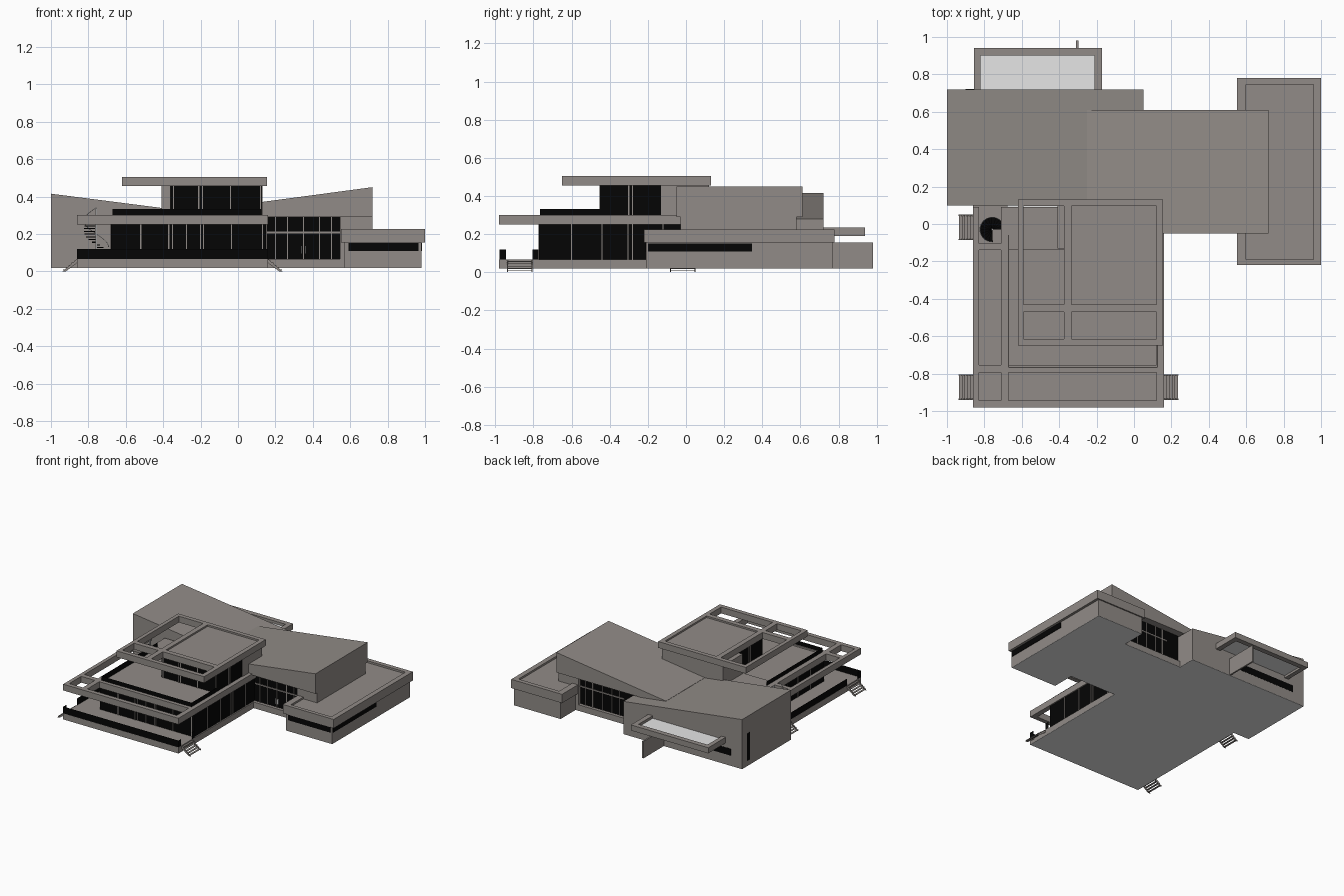
import bpy, bmesh, math

def mat(name, r, g, b):
    m = bpy.data.materials.new(name)
    m.diffuse_color = (r, g, b, 1)
    return m

STONE = mat("warm_grey_render", 0.285, 0.26, 0.242)
GLASS = mat("black_glass", 0.0015, 0.0015, 0.0015)
LIGHT = mat("pale_panel", 0.79, 0.79, 0.79)

def finish(name, bm, m):
    bmesh.ops.recalc_face_normals(bm, faces=bm.faces)
    me = bpy.data.meshes.new(name)
    bm.to_mesh(me)
    bm.free()
    me.materials.append(m)
    ob = bpy.data.objects.new(name, me)
    bpy.context.collection.objects.link(ob)
    return ob

def box(name, x0, x1, y0, y1, z0, z1, m=STONE):
    bm = bmesh.new()
    bmesh.ops.create_cube(bm, size=1)
    for v in bm.verts:
        v.co = ((x0 + x1) / 2 + v.co.x * (x1 - x0),
                (y0 + y1) / 2 + v.co.y * (y1 - y0),
                (z0 + z1) / 2 + v.co.z * (z1 - z0))
    return finish(name, bm, m)

def extrude(bm, faces, axis, offset):
    r = bmesh.ops.extrude_face_region(bm, geom=faces)
    for v in r["geom"]:
        if isinstance(v, bmesh.types.BMVert):
            v.co[axis] += offset

def prism(name, profile, y0, y1, m=STONE):
    """Extrude an x-z outline along y."""
    bm = bmesh.new()
    extrude(bm, [bm.faces.new([bm.verts.new((x, y0, z)) for x, z in profile])], 1, y1 - y0)
    return finish(name, bm, m)

def lattice(name, xs, ys, holes, z0, z1, m=STONE):
    """Flat slab on a grid of cells, with some cells left open."""
    bm = bmesh.new()
    g = [[bm.verts.new((x, y, z0)) for y in ys] for x in xs]
    for i in range(len(xs) - 1):
        for j in range(len(ys) - 1):
            if (i, j) not in holes:
                bm.faces.new((g[i][j], g[i + 1][j], g[i + 1][j + 1], g[i][j + 1]))
    extrude(bm, bm.faces[:], 2, z1 - z0)
    bmesh.ops.dissolve_limit(bm, angle_limit=0.01, verts=bm.verts, edges=bm.edges)
    return finish(name, bm, m)

# Floor slabs, with a pale underside
box("deck", -0.86, 0.16, -0.98, 0.11, 0.02, 0.067)
box("hall_floor", 0.04, 0.57, -0.03, 0.58, 0.02, 0.067)
for x0, x1, y0, y1 in ((-0.86, 0.16, -0.98, 0.10), (-1, 0.05, 0.10, 0.72),
                       (0.05, 0.57, 0.10, 0.58), (0.16, 0.57, -0.03, 0.10),
                       (0.57, 0.98, -0.21, 0.77)):
    box("underside", x0, x1, y0, y1, 0.0185, 0.0205, LIGHT)

# Back-left wing and right hall, whose sloping roofs meet in a valley
prism("left_volume", [(-1, 0.02), (0.05, 0.02), (0.05, 0.28), (-1, 0.415)], 0.10, 0.72)
prism("right_hall_roof", [(-0.25, 0.29), (0.72, 0.29), (0.72, 0.45), (-0.25, 0.3205)], -0.05, 0.61)
box("right_hall_wall", 0.545, 0.72, -0.03, 0.58, 0.02, 0.29)
box("slit_window", -1.001, -0.99, 0.62, 0.66, 0.06, 0.28, GLASS)
box("back_strip_window", -0.90, -0.31, 0.715, 0.721, 0.10, 0.155, GLASS)

# Back canopy with pale panel and thin garden wall
lattice("canopy_frame", [-0.855, -0.82, -0.21, -0.17], [0.715, 0.90, 0.94], {(1, 0)}, 0.19, 0.235)
box("canopy_panel", -0.825, -0.205, 0.715, 0.905, 0.208, 0.214, LIGHT)
box("garden_wall", -0.31, -0.298, 0.715, 0.98, 0.02, 0.155)

# Low right wing
box("wing_walls", 0.57, 0.98, -0.21, 0.77, 0.02, 0.158)
box("wing_front_window", 0.59, 0.965, -0.214, -0.20, 0.108, 0.152, GLASS)
box("wing_side_window", 0.97, 0.984, -0.20, 0.345, 0.108, 0.152, GLASS)
lattice("wing_roof_rim", [0.55, 0.60, 0.96, 1.0], [-0.22, -0.19, 0.745, 0.78], {(1, 1)}, 0.155, 0.225)
box("wing_roof", 0.595, 0.965, -0.195, 0.75, 0.157, 0.21)

# Entrance glazing, front and back, with frames
for y, n in ((0.0, "front"), (0.55, "back")):
    s = -1 if y == 0 else 1
    box(n + "_hall_glass", 0.05, 0.55, y - 0.004, y + 0.004, 0.065, 0.29, GLASS)
    yy = y + s * 0.005
    for x in (0.20, 0.265, 0.35, 0.435, 0.50):
        box(n + "_hall_mullion", x - 0.003, x + 0.003, yy - 0.004, yy + 0.004, 0.067, 0.29)
    box(n + "_hall_transom", 0.155, 0.545, yy - 0.004, yy + 0.004, 0.203, 0.212)
for x in (0.34, 0.36):
    box("door_handle", x - 0.003, x + 0.003, -0.016, -0.008, 0.095, 0.135, LIGHT)

# Lower storey glass box with mullions
box("lower_glass", -0.68, 0.15, -0.77, 0.085, 0.066, 0.252, GLASS)
for x in (-0.52, -0.37, -0.35, -0.275, -0.20, -0.185, -0.035, 0.13):
    box("lower_front_mullion", x - 0.003, x + 0.003, -0.774, -0.766, 0.067, 0.25)
for y in (-0.60, -0.44, -0.305, -0.28, -0.12):
    for x in (-0.68, 0.15):
        box("lower_side_mullion", x - 0.004, x + 0.004, y - 0.003, y + 0.003, 0.067, 0.25)
box("ceiling_strip", -0.68, -0.38, 0.08, 0.102, 0.252, 0.256, LIGHT)

# Lower roof: open pergola around a sunken terrace
lattice("lower_roof", [-0.86, -0.83, -0.71, -0.67, 0.12, 0.16],
        [-0.98, -0.945, -0.795, -0.755, -0.14, -0.105, 0.09],
        {(1, 1), (3, 1), (1, 3), (1, 5), (3, 3)}, 0.25, 0.30)
box("terrace_floor", -0.675, 0.125, -0.76, -0.13, 0.251, 0.288)

# Upper storey
box("upper_wall", -0.41, 0.13, -0.13, 0.12, 0.29, 0.457)
box("upper_glass", -0.36, 0.125, -0.45, -0.12, 0.285, 0.457, GLASS)
for x in (-0.345, -0.21, -0.19, -0.04, 0.12):
    box("upper_front_mullion", x - 0.003, x + 0.003, -0.454, -0.446, 0.288, 0.457)
for y in (-0.30, -0.28):
    for x in (-0.36, 0.125):
        box("upper_side_mullion", x - 0.004, x + 0.004, y - 0.003, y + 0.003, 0.288, 0.457)
lattice("upper_roof", [-0.62, -0.59, -0.375, -0.335, 0.12, 0.155],
        [-0.65, -0.615, -0.47, -0.43, 0.095, 0.13],
        {(1, 1), (1, 3), (3, 1), (3, 3)}, 0.455, 0.505)
box("upper_roof_panel", -0.34, 0.125, -0.435, 0.10, 0.456, 0.492)

# Dark railings: deck level, then terrace level
def rail(name, x0, y0, x1, y1, z0, z1):
    t = 0.001
    box(name, x0 - t, x1 + t, y0 - t, y1 + t, z0, z1, GLASS)

rail("deck_rail_front", -0.859, -0.978, 0.159, -0.978, 0.066, 0.12)
for y0, y1 in ((-0.978, -0.945), (-0.805, -0.09), (0.05, 0.10)):
    rail("deck_rail_left", -0.858, y0, -0.858, y1, 0.066, 0.12)
for y0, y1 in ((-0.978, -0.945), (-0.805, -0.775)):
    rail("deck_rail_right", 0.158, y0, 0.158, y1, 0.066, 0.12)
rail("terrace_rail_front", -0.67, -0.765, 0.125, -0.765, 0.288, 0.332)
rail("terrace_rail_left", -0.67, -0.765, -0.67, -0.06, 0.288, 0.332)
rail("terrace_rail_right", 0.125, -0.765, 0.125, -0.45, 0.288, 0.332)

# Outside steps: thin treads on two slanted stringers
def steps(x, s, y0, y1):
    for i in range(5):
        a, b = x + s * i * 0.015, x + s * (i + 1) * 0.015
        z = 0.058 - i * 0.012
        box("step_tread", min(a, b), max(a, b), y0, y1, z - 0.004, z)
    for y in (y0, y1 - 0.006):
        prism("step_stringer", [(x, 0.066), (x, 0.045), (x + s * 0.06, 0), (x + s * 0.078, 0)],
              y, y + 0.006)

steps(0.16, 1, -0.94, -0.805)
steps(-0.86, -1, -0.94, -0.805)
steps(-0.86, -1, -0.085, 0.05)

# Spiral stair: wedge treads round a pole, with a helical handrail
CX, CY, R, N = -0.758, -0.03, 0.066, 15
for i in range(N):
    bm = bmesh.new()
    z = 0.08 + i * 0.0145
    a0, a1 = (math.radians(270) * k / N for k in (i, i + 1.15))
    pts = [(CX, CY)] + [(CX + R * math.cos(a), CY + R * math.sin(a)) for a in (a0, a1)]
    extrude(bm, [bm.faces.new([bm.verts.new((x, y, z)) for x, y in pts])], 2, 0.006)
    finish("spiral_tread", bm, GLASS)
box("spiral_pole", CX - 0.005, CX + 0.005, CY - 0.005, CY + 0.005, 0.066, 0.335, LIGHT)
cu = bpy.data.curves.new("spiral_handrail", "CURVE")
cu.dimensions = "3D"
cu.bevel_depth = 0.002
cu.bevel_resolution = 0
sp = cu.splines.new("POLY")
sp.points.add(24)
for k, p in enumerate(sp.points):
    a = math.radians(270) * k / 24
    p.co = (CX + R * math.cos(a), CY + R * math.sin(a), 0.13 + 0.21 * k / 24, 1)
cu.materials.append(LIGHT)
bpy.context.collection.objects.link(bpy.data.objects.new("spiral_handrail", cu))
